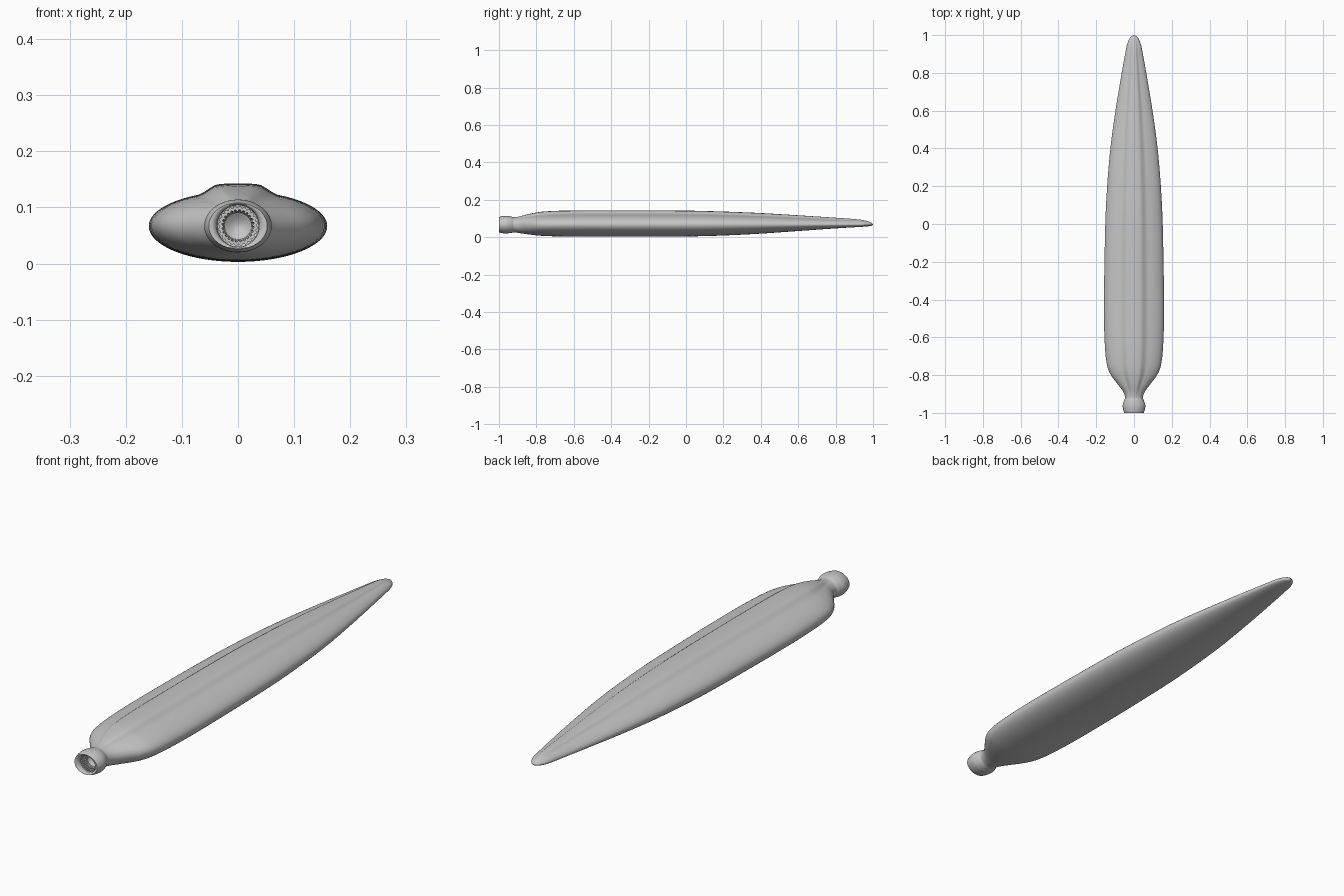
import bpy
from math import cos, sin, pi, radians

cube = bpy.data.objects.get("Cube")
if cube:
    bpy.data.objects.remove(cube)

SEGMENTS = 96
AXIS_Z = 0.067

grey = bpy.data.materials.new("plain grey")
grey.use_nodes = True
grey.diffuse_color = (0.56, 0.56, 0.56, 1)
grey.node_tree.nodes["Principled BSDF"].inputs["Base Color"].default_value = grey.diffuse_color


def loft(name, rings, cap_start=False, cap_end=False):
    """Skin a list of closed rings that share one point count."""
    n = SEGMENTS
    verts = [p for ring in rings for p in ring]
    faces = []
    for r in range(len(rings) - 1):
        a, b = r * n, (r + 1) * n
        for i in range(n):
            j = (i + 1) % n
            faces.append((a + i, b + i, b + j, a + j))
    if cap_start:
        faces.append(tuple(range(n)))
    if cap_end:
        faces.append(tuple(reversed(range(len(verts) - n, len(verts)))))
    mesh = bpy.data.meshes.new(name)
    mesh.from_pydata(verts, [], faces)
    mesh.materials.append(grey)
    obj = bpy.data.objects.new(name, mesh)
    bpy.context.collection.objects.link(obj)
    bpy.ops.object.select_all(action="DESELECT")
    obj.select_set(True)
    bpy.context.view_layer.objects.active = obj
    bpy.ops.object.shade_smooth_by_angle(angle=radians(40))
    return obj


def smooth_stations(stations, steps):
    """Hermite interpolation between stations; the first value is position."""
    def slope(i, k):
        a, b = stations[max(i - 1, 0)], stations[min(i + 1, len(stations) - 1)]
        return (b[k] - a[k]) / (b[0] - a[0])

    result = []
    for i in range(len(stations) - 1):
        p, q = stations[i], stations[i + 1]
        d = q[0] - p[0]
        for s in range(steps):
            t = s / steps
            row = [p[0] + d * t]
            for k in range(1, len(p)):
                row.append((2*t**3 - 3*t**2 + 1) * p[k] + (3*t**2 - 2*t**3) * q[k]
                           + d * ((t**3 - 2*t**2 + t) * slope(i, k) + (t**3 - t**2) * slope(i + 1, k)))
            result.append(row)
    return result + [list(stations[-1])]


def body_ring(y, width, top, bottom, hump):
    """Ellipse with a flat-topped raised spine on its upper side."""
    ring = []
    for i in range(SEGMENTS):
        a = 2 * pi * i / SEGMENTS
        x, up = width * cos(a), sin(a)
        z = up * (top - hump if up > 0 else bottom)
        if up > 0:
            t = min(max((abs(cos(a)) - 0.22) / 0.23, 0), 1)
            z += hump * (1 - t * t * (3 - 2 * t))
        ring.append((x, y, AXIS_Z + z))
    return ring


# Body: position, half width, height above axis, depth below axis, spine height
stations = [
    (-1.0, .052, .041, .041, 0), (-.985, .057, .045, .045, 0),
    (-.96, .060, .047, .047, 0), (-.935, .053, .044, .044, 0),
    (-.92, .047, .040, .041, .001), (-.89, .056, .044, .045, .004),
    (-.85, .085, .055, .051, .009), (-.80, .122, .065, .057, .013),
    (-.75, .142, .071, .061, .014), (-.65, .154, .075, .063, .014),
    (-.45, .159, .076, .064, .014), (0, .152, .075, .063, .014),
    (.2, .142, .070, .058, .013), (.4, .125, .062, .048, .012),
    (.6, .098, .050, .034, .010), (.8, .065, .037, .020, .007),
    (.9, .047, .030, .014, .005), (.95, .037, .024, .011, .003),
    (.98, .025, .016, .008, .001), (.994, .013, .009, .005, 0),
    (1.0, .002, .001, .001, 0),
]
loft("blade_body", [body_ring(*s) for s in smooth_stations(stations, 5)], cap_end=True)


# Socket: position, half width, half height, tooth depth, from the floor to the rim
def socket_ring(y, rx, rz, tooth):
    ring = []
    for i in range(SEGMENTS):
        a = 2 * pi * i / SEGMENTS
        k = tooth if i % 4 < 2 else 0
        ring.append(((rx - k) * cos(a), y, AXIS_Z + (rz - k) * sin(a)))
    return ring


socket = [
    (-.940, .004, .004, 0), (-.945, .014, .014, 0), (-.952, .024, .024, 0),
    (-.960, .029, .029, .003), (-.970, .029, .029, .003),
    (-.970, .035, .035, .003), (-.980, .035, .035, .003),
    (-.981, .037, .037, 0), (-.992, .038, .037, 0),
    (-.998, .042, .038, 0), (-1.0, .047, .040, 0), (-1.0, .052, .041, 0),
]
loft("neck_socket", [socket_ring(*s) for s in socket], cap_start=True)
